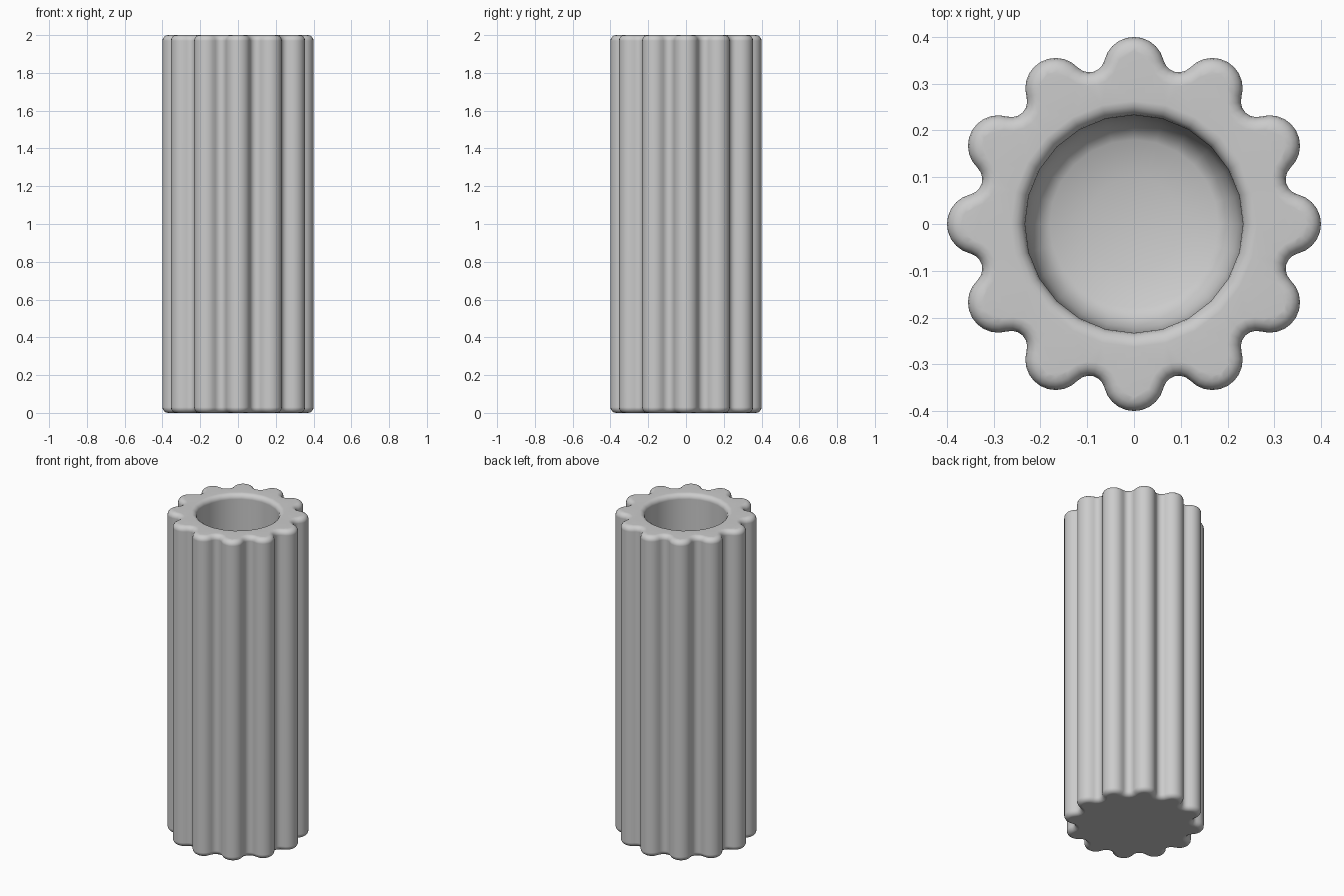
import bpy, bmesh
from math import sin, cos, pi, radians, hypot, atan2

cube = bpy.data.objects.get("Cube")
if cube:
    bpy.data.objects.remove(cube, do_unlink=True)

LOBES, HEIGHT, ROUND = 12, 2.0, 0.03
LOBE_C, LOBE_R = 0.335, 0.065      # lobe arc centre distance and radius
VALLEY_C, VALLEY_R = 0.37, 0.033   # valley arc centre distance and radius
HOLE_R, HOLE_SIDES, FLOOR = 0.233, 24, 0.12


def fluted_outline(inset):
    """Tangent lobe and valley arcs, offset inward by inset."""
    half = pi / LOBES
    vx, vy = VALLEY_C * cos(half), VALLEY_C * sin(half)
    join = atan2(vy, vx - LOBE_C)
    sweep = join - half
    points = []
    for i in range(LOBES):
        turn = 2 * half * i
        for k in range(11):
            a = join * (k / 5 - 1)
            points.append((LOBE_C + (LOBE_R - inset) * cos(a),
                           (LOBE_R - inset) * sin(a), turn))
        for k in range(1, 6):
            a = half + pi + sweep * (1 - k / 3)
            points.append((vx + (VALLEY_R + inset) * cos(a),
                           vy + (VALLEY_R + inset) * sin(a), turn))
    return [(x * cos(t) - y * sin(t), x * sin(t) + y * cos(t))
            for x, y, t in points]


def circle(radius):
    return [(radius * sin(2 * pi * i / HOLE_SIDES), radius * cos(2 * pi * i / HOLE_SIDES))
            for i in range(HOLE_SIDES)]


def ring(bm, outline, z):
    return [bm.verts.new((x, y, z)) for x, y in outline]


def skin(bm, rings):
    for low, high in zip(rings, rings[1:]):
        for i in range(len(low)):
            j = (i + 1) % len(low)
            bm.faces.new((low[i], low[j], high[j], high[i]))


def loop_edges(bm, verts):
    return [bm.edges.get((v, verts[i - 1])) for i, v in enumerate(verts)]


bm = bmesh.new()

# Fluted outer wall with rounded top and bottom edges
quarter = [radians(a) for a in (0, 22.5, 45, 67.5, 90)]
levels = [(ROUND * (1 - sin(a)), ROUND * (1 - cos(a))) for a in quarter]
levels += [(i, HEIGHT - z) for i, z in reversed(levels)]
outer = [ring(bm, fluted_outline(i), z) for i, z in levels]
skin(bm, outer)
bm.faces.new(list(reversed(outer[0])))

# Bore: rounded rim, straight wall, dished floor
bore = [(HOLE_R + ROUND * (1 - sin(a)), HEIGHT - ROUND * (1 - cos(a)))
        for a in quarter]
bore.reverse()
bore = sorted(bore, key=lambda p: -p[1])
bore += [(HOLE_R, FLOOR + 0.12), (0.222, FLOOR + 0.07), (0.205, FLOOR + 0.04),
         (0.18, FLOOR + 0.02), (0.1, FLOOR + 0.005)]
inner = [ring(bm, circle(r), z) for r, z in bore]
skin(bm, inner)
centre = bm.verts.new((0, 0, FLOOR))
for i, v in enumerate(inner[-1]):
    bm.faces.new((v, inner[-1][i - 1], centre))

# Flat top between the flutes and the bore
bmesh.ops.triangle_fill(bm, use_beauty=True, normal=(0, 0, 1),
                        edges=loop_edges(bm, outer[-1]) + loop_edges(bm, inner[0]))
bmesh.ops.recalc_face_normals(bm, faces=bm.faces)

mesh = bpy.data.meshes.new("fluted_holder")
bm.to_mesh(mesh)
bm.free()
holder = bpy.data.objects.new("fluted_holder", mesh)
bpy.context.collection.objects.link(holder)

# Plain grey material
grey = bpy.data.materials.new("light_grey")
grey.use_nodes = True
grey.diffuse_color = (0.6, 0.6, 0.6, 1)
grey.node_tree.nodes["Principled BSDF"].inputs["Base Color"].default_value = (0.6, 0.6, 0.6, 1)
mesh.materials.append(grey)

bpy.ops.object.select_all(action='DESELECT')
holder.select_set(True)
bpy.context.view_layer.objects.active = holder
bpy.ops.object.shade_smooth_by_angle(angle=radians(50))
weighted = holder.modifiers.new("even_shading", 'WEIGHTED_NORMAL')
weighted.keep_sharp = True
